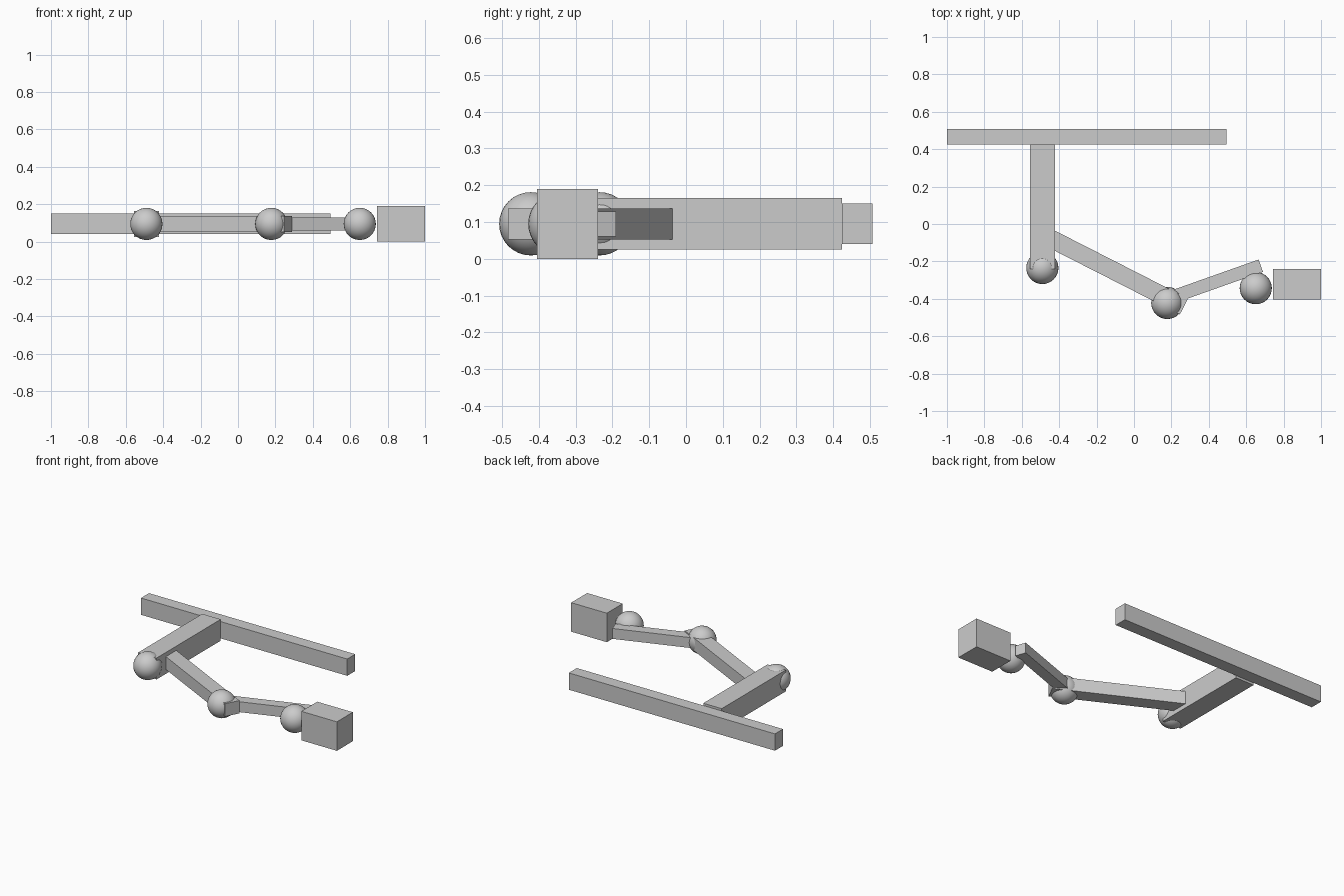
import bpy
from math import radians, cos, sin

if "Cube" in bpy.data.objects:
    bpy.data.objects.remove(bpy.data.objects["Cube"])

ZC = 0.095  # shared mid height of every part


def box(name, center, size, angle=0):
    bpy.ops.mesh.primitive_cube_add(size=1, location=(*center, ZC))
    ob = bpy.context.object
    ob.name = name
    ob.scale = size
    ob.rotation_euler.z = radians(angle)
    bpy.ops.object.transform_apply(location=False, rotation=True, scale=True)
    return ob


def link(name, end, length, width, height, angle):
    # bar whose far end is centred on "end"
    a = radians(angle)
    c = (end[0] - cos(a) * length / 2, end[1] - sin(a) * length / 2)
    return box(name, c, (length, width, height), angle)


def joint(name, x, y):
    bpy.ops.mesh.primitive_uv_sphere_add(segments=32, ring_count=16, radius=0.086,
                                         location=(x, y, ZC))
    bpy.context.object.name = name
    bpy.ops.object.shade_smooth()


# rail and the column reaching forward from it
box("base_rail", (-0.2525, 0.4655), (1.495, 0.083, 0.11))
box("column", (-0.489, 0.092), (0.134, 0.664, 0.14))

# arm links
link("upper_arm", (0.267, -0.441), 0.83, 0.096, 0.084, -27)
link("forearm", (0.678, -0.223), 0.55, 0.07, 0.068, 19.5)

# ball joints
for name, x, y in (("shoulder_joint", -0.49, -0.235),
                   ("elbow_joint", 0.178, -0.422),
                   ("wrist_joint", 0.651, -0.343)):
    joint(name, x, y)

# gripper block
box("gripper_block", (0.871, -0.322), (0.258, 0.165, 0.19))
